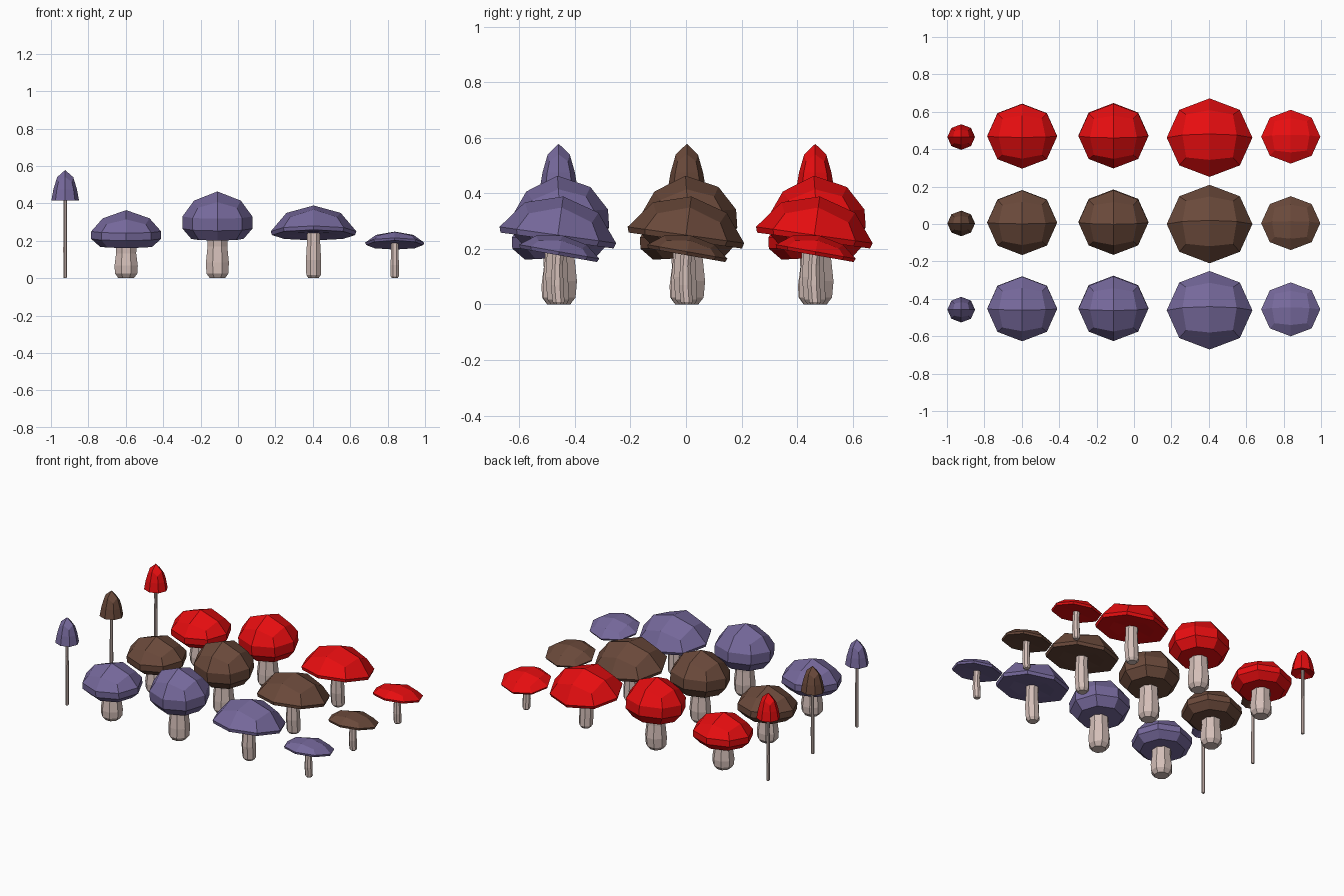
import bpy, bmesh
from math import sin, cos, pi, radians
from mathutils import Matrix, Vector

if "Cube" in bpy.data.objects:
    bpy.data.objects.remove(bpy.data.objects["Cube"])


def material(name, rgb):
    m = bpy.data.materials.new(name)
    m.diffuse_color = (*rgb, 1)
    m.use_nodes = True
    m.node_tree.nodes["Principled BSDF"].inputs["Base Color"].default_value = m.diffuse_color
    return m


STEM = material("stem_beige", (0.66, 0.52, 0.48))
COLOURS = [("purple", (0.18, 0.14, 0.33)), ("brown", (0.145, 0.067, 0.043)), ("red", (0.80, 0.004, 0.005))]
ROWS = [-0.458, 0.003, 0.465]


def ring(bm, r, z, offset=0.0, sy=1.0, dy=0.0):
    return [bm.verts.new((r * cos(i * pi / 4 + offset), sy * r * sin(i * pi / 4 + offset) + dy, z))
            for i in range(8)]


def bridge(bm, a, b):
    for i in range(8):
        j = (i + 1) % 8
        bm.faces.new((a[i], a[j], b[j], b[i]))


def close_quads(bm, loop, z):
    # four quads meeting at a pole
    c = bm.verts.new((0, 0, z))
    for i in range(0, 8, 2):
        bm.faces.new((c, loop[i], loop[(i + 1) % 8], loop[(i + 2) % 8]))


def finish(bm, name, mat, loc):
    bmesh.ops.recalc_face_normals(bm, faces=bm.faces)
    me = bpy.data.meshes.new(name)
    bm.to_mesh(me)
    bm.free()
    me.materials.append(mat)
    ob = bpy.data.objects.new(name, me)
    ob.location = loc
    bpy.context.collection.objects.link(ob)


def cap(name, mat, loc, top, rings, under, tilt):
    bm = bmesh.new()
    loops = [ring(bm, r, z, sy=0.925) for r, z in rings]
    # the corners of the top quads sit further down the dome
    for i in range(1, 8, 2):
        loops[0][i].co = loops[0][i].co.lerp(loops[1][i].co, 0.38)
    close_quads(bm, loops[0], top)
    for a, b in zip(loops, loops[1:]):
        bridge(bm, a, b)
    close_quads(bm, loops[-1], under)
    # lean the cap about the x axis through its rim
    pivot = Vector((0, 0, rings[-1][1]))
    bmesh.ops.rotate(bm, verts=bm.verts, cent=pivot, matrix=Matrix.Rotation(radians(tilt), 3, 'X'))
    finish(bm, name, mat, loc)


def stem(name, loc, r, h, bend):
    bm = bmesh.new()
    prof = [(0.68, 0.0), (0.98, min(0.025, r * 0.4)), (1.02, h * 0.35), (0.88, h * 0.7), (0.92, h)]
    loops = [ring(bm, r * k, z, pi / 8, dy=bend * sin(pi * z / h)) for k, z in prof]
    for a, b in zip(loops, loops[1:]):
        bridge(bm, a, b)
    bm.faces.new(loops[0])
    bm.faces.new(loops[-1])
    finish(bm, name, STEM, loc)


# name, x, cap y shift, cap top, cap rings (radius, z), underside z, tilt, stem radius, stem height, bend
KINDS = [
    ("slim", -0.924, 0.0, 0.578, [(0.043, 0.54), (0.063, 0.475), (0.074, 0.415)], 0.44, 0, 0.011, 0.46, 0.0),
    ("squat", -0.598, 0.008, 0.364, [(0.125, 0.32), (0.187, 0.25), (0.187, 0.21), (0.14, 0.168)], 0.168, 3, 0.066, 0.19, 0.0),
    ("round", -0.11, 0.013, 0.464, [(0.125, 0.415), (0.187, 0.33), (0.187, 0.265), (0.14, 0.21)], 0.205, 4, 0.065, 0.24, 0.005),
    ("broad", 0.404, -0.006, 0.39, [(0.145, 0.35), (0.229, 0.25), (0.222, 0.23), (0.14, 0.23)], 0.24, -8, 0.043, 0.28, -0.008),
    ("small", 0.838, 0.0, 0.25, [(0.10, 0.232), (0.158, 0.19), (0.152, 0.177), (0.09, 0.18)], 0.185, -10, 0.024, 0.20, -0.006),
]

# three coloured rows of five mushroom kinds
for (cname, rgb), y in zip(COLOURS, ROWS):
    mat = material("cap_" + cname, rgb)
    for kind, x, dy, top, rings, under, tilt, sr, sh, bend in KINDS:
        cap(f"{kind}_{cname}_cap", mat, (x, y + dy, 0), top, rings, under, tilt)
        stem(f"{kind}_{cname}_stem", (x, y, 0), sr, sh, bend)
